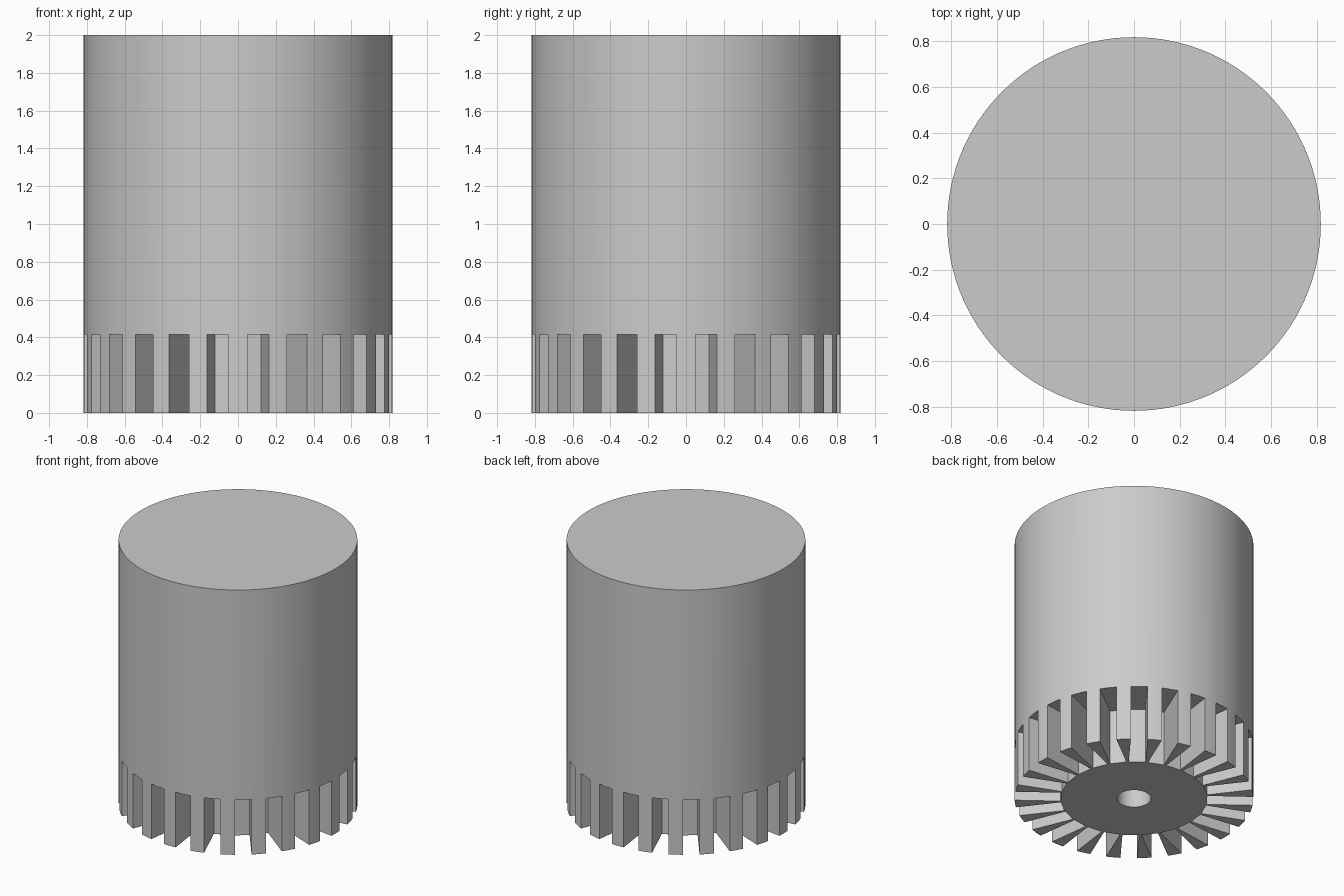
import bpy
import bmesh
from math import pi, tau
from mathutils import Matrix

RADIUS, HEIGHT = 0.817, 2.0
SLOTS, SLOT_WIDTH, SLOT_HEIGHT, HUB_RADIUS = 24, 0.115, 0.415, 0.5
HOLE_RADIUS, HOLE_DEPTH = 0.116, 0.8

cube = bpy.data.objects.get("Cube")
if cube:
    bpy.data.objects.remove(cube, do_unlink=True)

grey = bpy.data.materials.new("plain_grey")
grey.use_nodes = True
colour = (0.6, 0.6, 0.6, 1)
grey.diffuse_color = colour
grey.node_tree.nodes["Principled BSDF"].inputs["Base Color"].default_value = colour


def new_object(name, bm):
    mesh = bpy.data.meshes.new(name)
    bm.to_mesh(mesh)
    bm.free()
    mesh.materials.append(grey)
    obj = bpy.data.objects.new(name, mesh)
    bpy.context.collection.objects.link(obj)
    return obj


def add_cylinder(bm, radius, bottom, top, sides):
    bmesh.ops.create_cone(bm, cap_ends=True, segments=sides, radius1=radius,
                          radius2=radius, depth=top - bottom,
                          matrix=Matrix.Translation((0, 0, (bottom + top) / 2)))


# Solid knob body
bm = bmesh.new()
add_cylinder(bm, RADIUS, 0, HEIGHT, 120)
body = new_object("finned_knob", bm)

# Cutter: parallel-sided slots around the base, and the shaft hole
bm = bmesh.new()
length, overlap = 0.5, 0.1
for i in range(SLOTS):
    turn = Matrix.Rotation((i + 0.5) * tau / SLOTS, 4, "Z")
    place = Matrix.Translation((HUB_RADIUS + length / 2, 0, (SLOT_HEIGHT - overlap) / 2))
    size = Matrix.Diagonal((length, SLOT_WIDTH, SLOT_HEIGHT + overlap, 1))
    bmesh.ops.create_cube(bm, size=1, matrix=turn @ place @ size)
add_cylinder(bm, HOLE_RADIUS, -overlap, HOLE_DEPTH, 48)
cutter = new_object("slot_and_hole_cutter", bm)
cutter.hide_render = True

# Cut the slots, then discard the cutter
cut = body.modifiers.new("cut", "BOOLEAN")
cut.operation = "DIFFERENCE"
cut.solver = "EXACT"
cut.object = cutter
bpy.ops.object.select_all(action="DESELECT")
body.select_set(True)
bpy.context.view_layer.objects.active = body
bpy.ops.object.modifier_apply(modifier=cut.name)
bpy.data.objects.remove(cutter, do_unlink=True)

# Round walls smooth, fin edges crisp
bpy.ops.object.shade_smooth_by_angle(angle=pi / 18)
